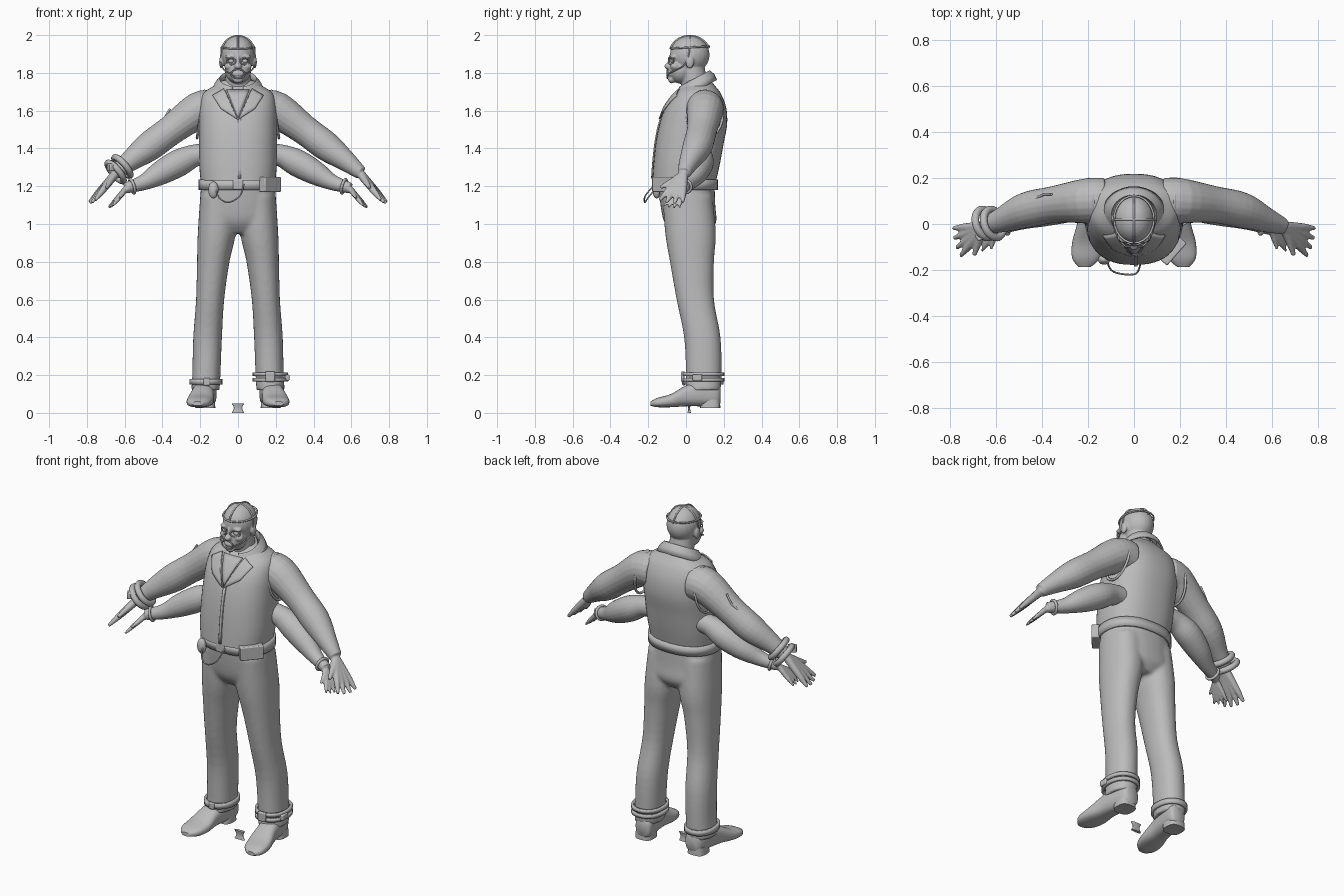
import bpy, bmesh, math
from math import sin, cos, tau, pi
from mathutils import Vector, Matrix
from mathutils.bvhtree import BVHTree

cube = bpy.data.objects.get("Cube")
if cube:
    bpy.data.objects.remove(cube)

GREY = (.5, .5, .5, 1)
grey = bpy.data.materials.new("plain grey")
grey.use_nodes = True
grey.diffuse_color = GREY
grey.node_tree.nodes["Principled BSDF"].inputs["Base Color"].default_value = GREY
SIDES = ((1, "left"), (-1, "right"))


def place(name, data):
    obj = bpy.data.objects.new(name, data)
    bpy.context.collection.objects.link(obj)
    data.materials.append(grey)
    return obj


def finish(bm, name, side=1, voxel=0, thick=0):
    """Turn a bmesh into an object, mirrored when side is -1."""
    bmesh.ops.scale(bm, vec=(side, 1, 1), verts=bm.verts)
    bmesh.ops.recalc_face_normals(bm, faces=bm.faces)
    mesh = bpy.data.meshes.new(name)
    bm.to_mesh(mesh)
    bm.free()
    obj = place(name, mesh)
    if voxel:
        fuse = obj.modifiers.new("fuse", "REMESH")
        fuse.mode, fuse.voxel_size, fuse.use_smooth_shade = "VOXEL", voxel, True
        soft = obj.modifiers.new("soften", "SMOOTH")
        soft.factor, soft.iterations = .5, 3
    if thick:
        shell = obj.modifiers.new("thickness", "SOLIDIFY")
        shell.thickness, shell.offset = thick, 0
    return obj


def spline(rows, steps=4):
    """Smooth a list of number rows."""
    rows = [Vector(r) for r in rows]
    out = []
    for i in range(len(rows) - 1):
        a, b, c, d = rows[max(i - 1, 0)], rows[i], rows[i + 1], rows[min(i + 2, len(rows) - 1)]
        for k in range(steps):
            t = k / steps
            out.append(b + (c - a) * (t / 2) + (a * 2 - b * 5 + c * 4 - d) * (t * t / 2)
                       + (b * 3 - a - c * 3 + d) * (t ** 3 / 2))
    return out + [rows[-1]]


def loft(bm, rings, n=28, p=2, caps=True, start=0, sweep=tau):
    """Skin rings given as centre, u axis and v axis."""
    closed = sweep == tau
    count = n if closed else n + 1
    power = lambda w: math.copysign(abs(w) ** (2 / p), w)
    grid = [[bm.verts.new(c + u * power(cos(start + sweep * i / n)) + v * power(sin(start + sweep * i / n)))
             for i in range(count)] for c, u, v in rings]
    for a, b in zip(grid, grid[1:]):
        for i in range(n):
            j = (i + 1) % count
            bm.faces.new((a[i], a[j], b[j], b[i]))
    if caps and closed:
        bm.faces.new(grid[0])
        bm.faces.new(grid[-1])


def level(rows, steps=4):
    """Flat rings from rows of z, x range and y range."""
    return [(Vector(((a + b) / 2, (c + d) / 2, z)), Vector(((b - a) / 2, 0, 0)), Vector((0, (d - c) / 2, 0)))
            for z, a, b, c, d in spline(rows, steps)]


def limb(bm, rows, n=20):
    """Round tube through rows of x, y, z, radius."""
    rows = spline(rows)
    rings = []
    for i, r in enumerate(rows):
        along = (rows[min(i + 1, len(rows) - 1)] - rows[max(i - 1, 0)]).to_3d().normalized()
        u = along.cross(Vector((.1, 1, 0))).normalized()
        rings.append((r.to_3d(), u * r[3], along.cross(u) * r[3]))
    loft(bm, rings, n)


def ball(bm, centre, size):
    bmesh.ops.create_uvsphere(bm, u_segments=24, v_segments=16, radius=1,
                              matrix=Matrix.Translation(centre) @ Matrix.Diagonal((*size, 1)))


def box(name, centre, size, turn=0):
    bm = bmesh.new()
    bmesh.ops.create_cube(bm, size=1, matrix=Matrix.Translation(centre)
                          @ Matrix.Rotation(turn, 4, "Z") @ Matrix.Diagonal((*size, 1)))
    obj = finish(bm, name)
    bevel = obj.modifiers.new("soft corners", "BEVEL")
    bevel.width, bevel.segments = .006, 2


def wire(name, points, radius, loop=False):
    curve = bpy.data.curves.new(name, "CURVE")
    curve.dimensions, curve.bevel_depth, curve.bevel_resolution = "3D", radius, 2
    curve.use_fill_caps = True
    line = curve.splines.new("POLY")
    line.points.add(len(points) - 1)
    for p, q in zip(line.points, points):
        p.co = (*q, 1)
    line.use_cyclic_u = loop
    place(name, curve)


def arc(centre, u, v, a=0, b=tau, n=24):
    c, u, v = Vector(centre), Vector(u), Vector(v)
    return [c + u * cos(a + (b - a) * i / n) + v * sin(a + (b - a) * i / n) for i in range(n + (b - a != tau))]


def band(name, rows, side=1, p=2.2):
    bm = bmesh.new()
    loft(bm, level(rows, 1), 32, p, caps=False)
    finish(bm, name, side, thick=.014)


# Vest body
bm = bmesh.new()
loft(bm, level([(z, -w, w, f, b) for z, w, f, b in (
    (1.23, .198, -.178, .16), (1.32, .206, -.172, .18), (1.43, .207, -.16, .2), (1.53, .207, -.14, .218),
    (1.62, .203, -.108, .212), (1.69, .185, -.06, .185), (1.73, .13, -.02, .155), (1.76, .08, .0, .13))]), 48, 2.4)
surface = BVHTree.FromBMesh(bm)
finish(bm, "vest")


def patch(name, outline, side=1, lift=.004):
    """Thin cloth panel laid on the front of the vest."""
    bm = bmesh.new()
    bm.faces.new([bm.verts.new((x, 0, z)) for x, z in outline])
    bmesh.ops.triangulate(bm, faces=bm.faces)
    bmesh.ops.subdivide_edges(bm, edges=bm.edges, cuts=5, use_grid_fill=True)
    for v in bm.verts:
        hit = surface.ray_cast(Vector((v.co.x, -1, v.co.z)), Vector((0, 1, 0)))[0]
        v.co.y = (hit.y if hit else 0) - lift
    finish(bm, name, side, thick=.007)


patch("shirt_front", ((-.06, 1.71), (0, 1.56), (.06, 1.71)))
patch("vest_placket", ((0, 1.56), (.016, 1.56), (.016, 1.24), (0, 1.24)))
for side, word in SIDES:
    patch(word + "_lapel", ((.004, 1.555), (.05, 1.66), (.075, 1.715), (.135, 1.68), (.09, 1.61)), side, .009)
    wire(word + "_armhole_trim", arc((side * .197, .1, 1.58), (0, .095, 0), (-side * .02, 0, .125)), .007, True)

# Fold-over collar, open at the throat
bm = bmesh.new()
loft(bm, [(Vector((0, .045, z)), Vector((r, 0, 0)), Vector((0, r * .85, r * .45)))
          for z, r in ((1.7, .135), (1.735, .12), (1.765, .098), (1.74, .088))],
     32, 2, start=-pi / 2 + .3, sweep=tau - .6)
finish(bm, "collar", thick=.01)

# Trousers
bm = bmesh.new()
loft(bm, level([(z, -w, w, f, b) for z, w, f, b in (
    (1.25, .19, -.15, .15), (1.1, .203, -.135, .155), (1.01, .195, -.115, .16), (.95, .11, -.07, .12))]), 40, 2.3)
for side, word in SIDES:
    rows = ((1.15, .0, .2, -.125, .14), (.95, .012, .213, -.11, .158), (.8, .045, .217, -.085, .148),
            (.6, .073, .222, -.05, .148), (.4, .085, .237, -.01, .183), (.2, .093, .242, .0, .188),
            (.12, .098, .248, -.002, .184))
    rings = level(rows)
    for c, u, v in rings:
        c.x *= side
    loft(bm, rings, 32, 2.2)
finish(bm, "trousers", voxel=.011)

# Belt and its fittings
band("belt", [(z, -.203, .203, -.16, .162) for z in (1.18, 1.235)], p=2.3)
box("belt_pouch", (.17, -.118, 1.21), (.13, .045, .08), .85)
box("belt_buckle", (0, -.166, 1.208), (.055, .014, .05))
bm = bmesh.new()
ball(bm, (-.13, -.155, 1.18), (.027, .022, .045))
finish(bm, "small_pouch")
wire("belt_chain", spline([(-.12, -.15, 1.2), (-.1, -.2, 1.14), (-.05, -.218, 1.115),
                           (.01, -.215, 1.15), (.03, -.165, 1.21)], 6), .004)

# Shoes
for side, word in SIDES:
    bm = bmesh.new()
    rows = spline([(.182, .035, .05, .14), (.16, .052, .035, .16), (.08, .058, .035, .17), (0, .06, .035, .145),
                   (-.08, .07, .03, .1), (-.15, .06, .03, .08), (-.188, .025, .038, .06)])
    loft(bm, [(Vector((.188 - .14 * y, y, (a + b) / 2)), Vector((w, 0, 0)), Vector((0, 0, (b - a) / 2)))
              for y, w, a, b in rows], 28, 2.6)
    finish(bm, word + "_shoe", side)
    bm = bmesh.new()
    loft(bm, level(((.025, .12, .225, .075, .182), (.07, .122, .222, .075, .18)), 1), 24, 3)
    finish(bm, word + "_heel", side)

# Ankle straps
for low in (.165, .195):
    band("left_ankle_strap", [(z, .085, .258, -.012, .196) for z in (low, low + .02)])
band("right_ankle_strap", [(z, .09, .25, -.008, .192) for z in (.15, .18)], -1)
box("left_ankle_buckle", (.17, -.017, .192), (.05, .02, .055))
box("left_strap_end", (.258, .06, .187), (.028, .05, .035))
box("right_ankle_buckle", (-.165, -.012, .165), (.035, .016, .04))


def hand(bm, wrist, way, scale):
    """Four fanned fingers and a thumb."""
    wrist, way, across = Vector(wrist), Vector(way).normalized(), Vector((.25, .95, -.1))
    for i in range(4):
        f = i / 3 - .5
        knuckle = wrist + (way * .12 + across * f * .075) * scale
        tip = knuckle + (way + across * f * .6) * (.1 - .05 * f * f) * scale
        limb(bm, [(*wrist, .024 * scale), (*knuckle, .019 * scale), (*knuckle.lerp(tip, .5), .015 * scale),
                  (*tip, .009 * scale)], 10)
    thumb = wrist + (way * .05 - across * .03) * scale
    limb(bm, [(*wrist, .02 * scale), (*thumb, .019 * scale),
              (*(thumb + (way * .07 - across * .06) * scale), .01 * scale)], 10)


# Upper and lower pairs of arms
for side, word in SIDES:
    bm = bmesh.new()
    limb(bm, ((.13, .1, 1.61, .1), (.21, .1, 1.6, .098), (.35, .085, 1.5, .08), (.47, .06, 1.41, .078),
              (.57, .02, 1.335, .056), (.65, -.01, 1.27, .036)))
    hand(bm, (.645, -.01, 1.27), (.61, -.33, -.72), 1)
    finish(bm, word + "_upper_arm", side, voxel=.006)
    bm = bmesh.new()
    limb(bm, ((.12, .08, 1.375, .055), (.22, .08, 1.365, .058), (.31, .075, 1.325, .072), (.41, .05, 1.27, .064),
              (.5, .015, 1.22, .042), (.595, -.02, 1.19, .029)))
    hand(bm, (.59, -.02, 1.19), (.6, -.4, -.7), .68)
    finish(bm, word + "_lower_arm", side, voxel=.006)


def ring(name, centre, way, radius, tube):
    bpy.ops.mesh.primitive_torus_add(location=centre, rotation=Vector(way).to_track_quat("Z", "Y").to_euler(),
                                     major_radius=radius, minor_radius=tube, major_segments=32, minor_segments=10)
    bpy.context.object.name = name
    bpy.context.object.data.materials.append(grey)


# Wrist cuff, bracelets and torn cloth
for step in (-.018, .018):
    ring("right_wrist_cuff", (-.63 - step, .002, 1.29 - step * .8), (-.7, -.25, -.6), .063, .017)
box("right_cuff_lock", (-.665, -.05, 1.3), (.05, .035, .04), .5)
for side, word in SIDES:
    ring(word + "_lower_bracelet", (side * .56, -.008, 1.2), (side, -.3, -.3), .037, .008)
wire("torn_sleeve", [(-.43, .11, 1.52), (-.39, .13, 1.56), (-.36, .13, 1.61)], .006)

# Head and neck
bm = bmesh.new()
limb(bm, ((0, .06, 1.66, .075), (0, .045, 1.74, .07), (0, .03, 1.84, .066)))
ball(bm, (0, .02, 1.896), (.088, .105, .1))
ball(bm, (0, -.028, 1.815), (.07, .063, .072))
ball(bm, (0, -.09, 1.835), (.02, .025, .018))
ball(bm, (0, -.082, 1.86), (.011, .016, .035))
ball(bm, (0, -.084, 1.795), (.032, .016, .016))
ball(bm, (0, -.075, 1.765), (.028, .02, .02))
for side, word in SIDES:
    ball(bm, (side * .036, -.066, 1.885), (.032, .018, .012))
    ball(bm, (side * .045, -.058, 1.835), (.028, .025, .022))
    ball(bm, (side * .088, .02, 1.857), (.012, .022, .034))
finish(bm, "head", voxel=.005)

# Head harness and face guard
skull = (0, .02, 1.896)
wire("harness_band", arc((0, .02, 1.935), (.087, 0, 0), (0, .103, .006)), .005, True)
wire("harness_long_strap", arc(skull, (0, .109, 0), (0, 0, .1), .35, pi - .35), .005)
wire("harness_cross_strap", arc(skull, (.092, 0, 0), (0, 0, .1), .35, pi - .35), .005)
wire("mouth_guard", arc((0, -.098, 1.795), (.036, .0, 0), (0, 0, .024)), .004, True)
for side, word in SIDES:
    wire(word + "_eye_ring", arc((side * .037, -.08, 1.862), (.024, side * .012, 0), (0, 0, .018)), .004, True)
    wire(word + "_cheek_strap", spline([(side * .036, -.098, 1.795), (side * .068, -.065, 1.81),
                                       (side * .09, .0, 1.85), (side * .088, .02, 1.935)]), .004)
    bm = bmesh.new()
    ball(bm, (side * .036, -.068, 1.862), (.015, .013, .012))
    finish(bm, word + "_eye")

# Loose scrap between the feet
bm = bmesh.new()
loft(bm, level(((0, -.033, .033, .008, .026), (.025, -.022, .022, .012, .022), (.05, -.033, .033, .008, .026))), 16, 3)
finish(bm, "loose_scrap")

# Smooth shading with crisp edges
bpy.ops.object.select_all(action="DESELECT")
for obj in bpy.context.collection.objects:
    if obj.type == "MESH" and grey.name in obj.data.materials:
        obj.select_set(True)
        bpy.context.view_layer.objects.active = obj
bpy.ops.object.shade_smooth_by_angle(angle=math.radians(45))
